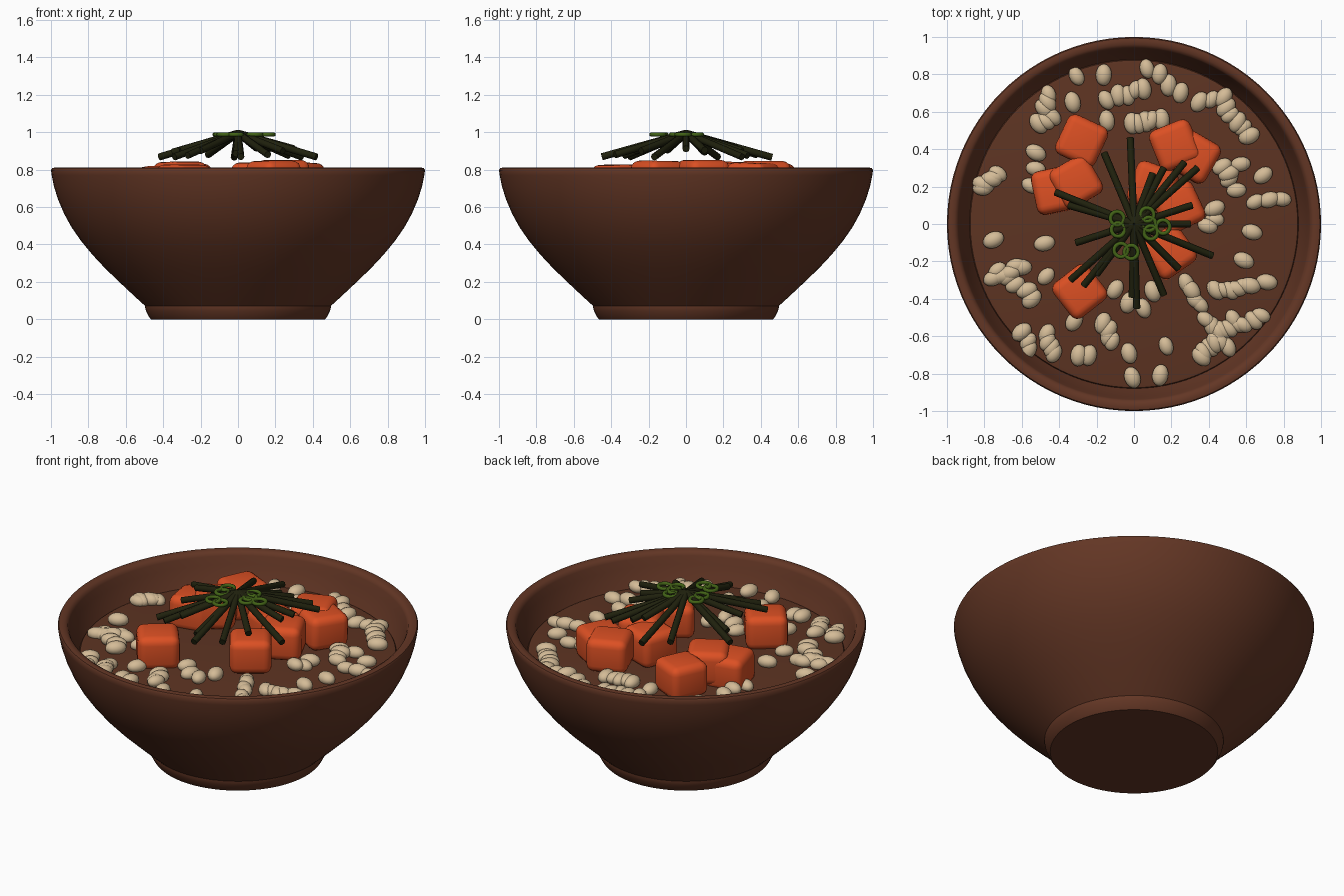
import bpy, bmesh, math, random
from mathutils import Matrix, Vector

if "Cube" in bpy.data.objects:
    bpy.data.objects.remove(bpy.data.objects["Cube"])

random.seed(4)
SOUP_Z = 0.64


def material(name, rgb):
    m = bpy.data.materials.new(name)
    m.diffuse_color = (*rgb, 1)
    m.use_nodes = True
    m.node_tree.nodes["Principled BSDF"].inputs["Base Color"].default_value = m.diffuse_color
    return m


CLAY = material("brown clay", (0.125, 0.037, 0.018))
BROTH = material("brown broth", (0.11, 0.034, 0.016))
BEAN = material("cream bean", (0.66, 0.50, 0.31))
ORANGE = material("orange carrot", (0.72, 0.08, 0.017))
DARK = material("dark green", (0.014, 0.015, 0.004))
GREEN = material("leaf green", (0.055, 0.125, 0.008))


def finish(name, bm, mat, angle=40):
    bmesh.ops.recalc_face_normals(bm, faces=bm.faces)
    me = bpy.data.meshes.new(name)
    bm.to_mesh(me)
    bm.free()
    me.materials.append(mat)
    ob = bpy.data.objects.new(name, me)
    bpy.context.collection.objects.link(ob)
    bpy.ops.object.select_all(action='DESELECT')
    ob.select_set(True)
    bpy.context.view_layer.objects.active = ob
    bpy.ops.object.shade_smooth_by_angle(angle=math.radians(angle))
    return ob


def lathe(name, profile, mat, steps=96):
    bm = bmesh.new()
    vs = [bm.verts.new((r, 0, z)) for r, z in profile]
    es = [bm.edges.new(p) for p in zip(vs, vs[1:])]
    bmesh.ops.spin(bm, geom=vs + es, cent=(0, 0, 0), axis=(0, 0, 1),
                   angle=math.tau, steps=steps)
    bmesh.ops.remove_doubles(bm, verts=bm.verts, dist=1e-4)
    return finish(name, bm, mat)


# Bowl: foot, flared outer wall, rim and inside
lathe("bowl", [
    (0, 0), (0.465, 0), (0.475, 0.012), (0.492, 0.045), (0.496, 0.06), (0.497, 0.072),
    (0.55, 0.12), (0.63, 0.195), (0.71, 0.272), (0.78, 0.347), (0.84, 0.42),
    (0.89, 0.492), (0.93, 0.565), (0.962, 0.64), (0.984, 0.71), (0.996, 0.77),
    (1.0, 0.797), (0.994, 0.808), (0.98, 0.811), (0.96, 0.809), (0.945, 0.8),
    (0.938, 0.785), (0.925, 0.74), (0.905, 0.69), (0.88, 0.63), (0.8, 0.48),
    (0.6, 0.24), (0.4, 0.1), (0, 0.08)], CLAY)

# Broth surface with a soft edge
lathe("broth", [(0, SOUP_Z), (0.86, SOUP_Z), (0.875, SOUP_Z - 0.003),
                (0.88, SOUP_Z - 0.012)], BROTH)

# Beans: short rows (start x, y, end x, y, count) floating on the broth
rows = [
    (-.45, .70, -.47, .62, 3), (-.52, .53, -.44, .58, 3), (-.32, .66, -.30, .78, 2),
    (-.17, .79, -.14, .55, 3), (-.09, .68, .05, .73, 4), (.07, .84, .24, .70, 4),
    (-.02, .53, .14, .57, 5), (.36, .65, .48, .68, 3), (.48, .63, .62, .47, 5),
    (-.82, .20, -.72, .27, 5), (-.54, .20, -.53, .37, 3), (-.74, -.08, -.49, -.11, 2),
    (-.75, -.30, -.60, -.22, 6), (-.72, -.24, -.54, -.39, 5), (-.59, -.57, -.55, -.67, 3),
    (-.46, -.60, -.44, -.69, 4), (-.29, -.70, -.23, -.70, 2), (-.16, -.54, -.11, -.62, 4),
    (-.02, -.70, 0, -.81, 2), (.13, -.81, .16, -.65, 2), (.27, -.32, .36, -.44, 4),
    (.35, -.72, .52, -.52, 8), (.38, -.50, .50, -.66, 5), (.55, -.55, .67, -.48, 4),
    (.43, -.36, .62, -.33, 6), (.66, .13, .78, .13, 3), (.48, .31, .54, .19, 4),
    (.63, -.04, .58, -.19, 2), (.40, -.01, .44, .08, 3)]
spots = [(.69, .26), (.71, -.31), (-.47, -.28), (.05, -.45), (-.03, -.42),
         (-.10, -.35), (.10, -.36), (.57, .32), (-.32, -.52)]
for x0, y0, x1, y1, n in rows:
    for i in range(n):
        t = i / (n - 1)
        spots.append((x0 + (x1 - x0) * t + random.uniform(-.012, .012),
                      y0 + (y1 - y0) * t + random.uniform(-.012, .012)))
bm = bmesh.new()
for x, y in spots:
    turn = math.atan2(y, x) + random.uniform(-.35, .35)
    s = random.uniform(.92, 1.08)
    bmesh.ops.create_uvsphere(
        bm, u_segments=16, v_segments=10, radius=1,
        matrix=Matrix.Translation((x, y, SOUP_Z + 0.018 + random.uniform(-.005, .008)))
        @ Matrix.Rotation(turn, 4, 'Z') @ Matrix.Diagonal((.056 * s, .041 * s, .036 * s, 1)))
finish("beans", bm, BEAN, 60)

# Carrot chunks: rounded cubes (x, y, top height, turn in degrees)
chunks = [(-.28, .445, .835, -25), (-.42, .18, .82, 12), (-.31, .225, .845, 30),
          (-.29, -.36, .83, 38), (.22, .42, .85, 22), (.32, .36, .84, -30),
          (.10, .20, .84, -20), (.24, .09, .855, 25), (.19, -.15, .85, 35)]
for i, (x, y, top, turn) in enumerate(chunks):
    bm = bmesh.new()
    bmesh.ops.create_cube(bm, size=1, matrix=Matrix.Diagonal((.235, .235, .2, 1)))
    bmesh.ops.bevel(bm, geom=bm.edges[:], offset=.045, segments=4, profile=.5,
                    affect='EDGES', clamp_overlap=True)
    bm.transform(Matrix.Translation((x, y, top - .103))
                 @ Matrix.Rotation(math.radians(turn), 4, 'Z')
                 @ Matrix.Rotation(random.uniform(-.04, .04), 4, 'X'))
    finish(f"carrot_chunk_{i + 1}", bm, ORANGE)

# Garnish strips: thin rods sloping down from a central peak to these tips
tips = [(-.02, .46), (-.16, .38), (-.42, .17), (-.35, .10), (-.31, -.10), (-.34, -.30),
        (-.27, -.33), (-.20, -.27), (-.01, -.39), (.015, -.45), (.16, -.38), (.24, -.24),
        (.42, -.17), (.30, 0), (.31, .10), (.34, .30), (.27, .33), (.16, .30), (.10, .27)]
bm = bmesh.new()
for x, y in tips:
    a = Vector((0, 0, .995))
    b = Vector((x, y, .995 - .28 * math.hypot(x, y)))
    d = b - a
    bmesh.ops.create_cone(
        bm, cap_ends=True, segments=8, radius1=.019, radius2=.019, depth=d.length,
        matrix=Matrix.Translation((a + b) / 2) @ d.to_track_quat('Z', 'Y').to_matrix().to_4x4())
finish("garnish_strips", bm, DARK, 50)

# Small onion rings resting on the garnish
rings = [(-.09, .03), (-.085, -.03), (.07, .05), (.08, .0), (.09, -.045),
         (.155, -.015), (-.07, -.14), (-.015, -.15)]
for i, (x, y) in enumerate(rings):
    bpy.ops.mesh.primitive_torus_add(
        location=(x, y, .988), major_radius=.036, minor_radius=.011,
        major_segments=24, minor_segments=8)
    ob = bpy.context.object
    ob.name = f"onion_ring_{i + 1}"
    ob.data.materials.append(GREEN)
    bpy.ops.object.shade_smooth()
